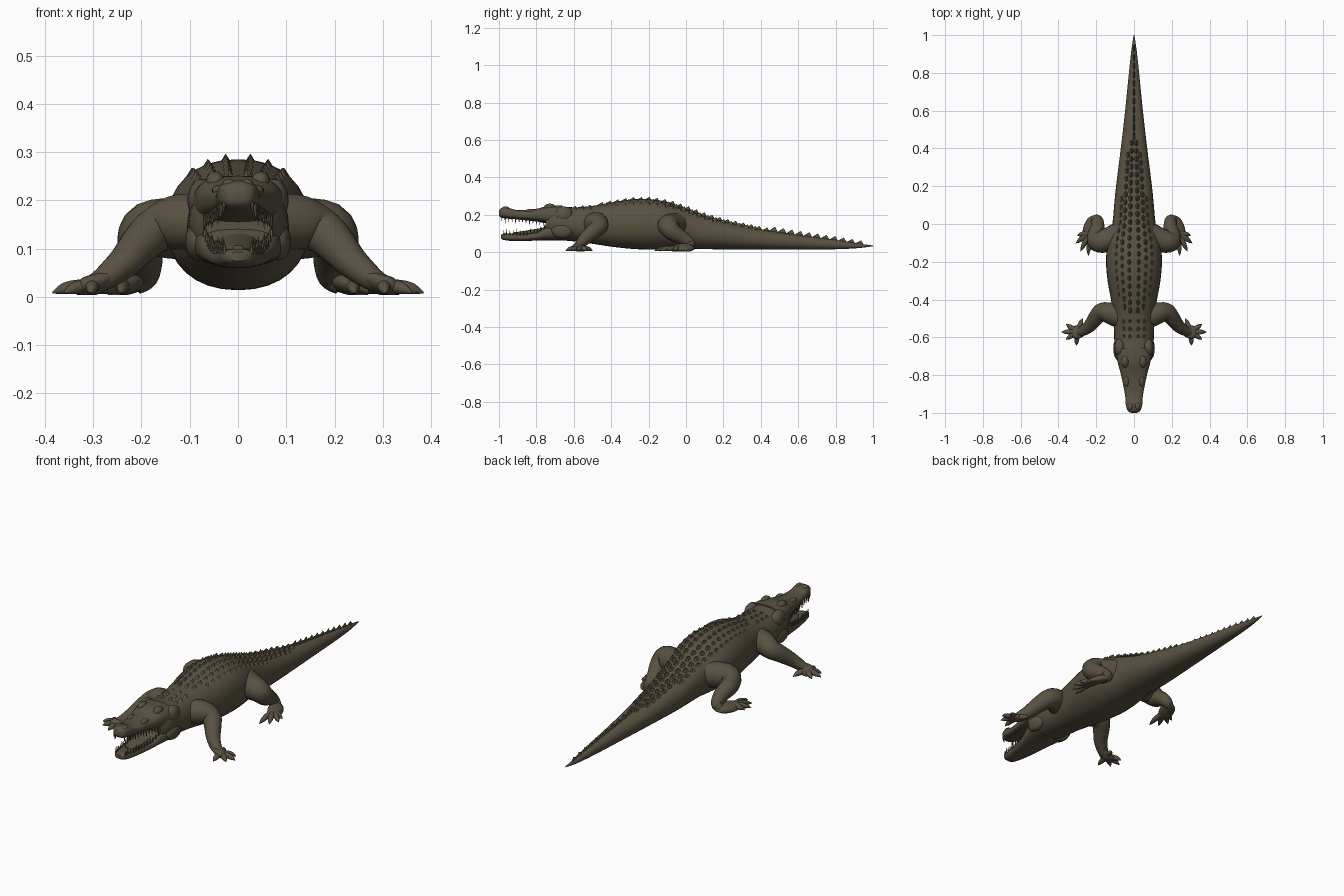
import bpy, bmesh
from math import sin, cos, pi, copysign
from mathutils import Vector, Matrix

cube = bpy.data.objects.get("Cube")
if cube:
    bpy.data.objects.remove(cube)

hide = bpy.data.materials.new("olive brown hide")
hide.use_nodes = True
HIDE = (0.1, 0.083, 0.054, 1)
hide.diffuse_color = HIDE
bsdf = hide.node_tree.nodes["Principled BSDF"]
bsdf.inputs["Base Color"].default_value = HIDE
bsdf.inputs["Roughness"].default_value = 0.8


def finish(name, bm, angle=40):
    bmesh.ops.recalc_face_normals(bm, faces=bm.faces)
    mesh = bpy.data.meshes.new(name)
    bm.to_mesh(mesh)
    bm.free()
    mesh.materials.append(hide)
    ob = bpy.data.objects.new(name, mesh)
    bpy.context.collection.objects.link(ob)
    bpy.ops.object.select_all(action='DESELECT')
    ob.select_set(True)
    bpy.context.view_layer.objects.active = ob
    bpy.ops.object.shade_smooth_by_angle(angle=angle * pi / 180)
    return ob


def smooth(keys, steps):
    """Catmull-Rom interpolation through tuples."""
    out = []
    for i in range(len(keys) - 1):
        quad = [keys[max(0, min(len(keys) - 1, i + k))] for k in (-1, 0, 1, 2)]
        for s in range(steps):
            t = s / steps
            out.append([b + t / 2 * (c - a + t * (2*a - 5*b + 4*c - d + t * (3*b - 3*c + d - a)))
                        for a, b, c, d in zip(*quad)])
    return out + [list(keys[-1])]


def skin(bm, rings):
    loops = [[bm.verts.new(p) for p in ring] for ring in rings]
    for a, b in zip(loops, loops[1:]):
        for i in range(len(a)):
            j = (i + 1) % len(a)
            bm.faces.new((a[i], a[j], b[j], b[i]))
    bm.faces.new(loops[0])
    bm.faces.new(loops[-1])


def loft(name, stations, power=0.9, sides=32, steps=4):
    """Skin over stations of (y, half width, top, bottom)."""
    bm = bmesh.new()
    rings = []
    for y, w, top, bot in smooth(stations, steps):
        mid, h = (top + bot) / 2, (top - bot) / 2
        ring = []
        for i in range(sides):
            c, s = cos(2*pi*i/sides), sin(2*pi*i/sides)
            ring.append((w * copysign(abs(c)**power, c), y, mid + h * copysign(abs(s)**power, s)))
        rings.append(ring)
    skin(bm, rings)
    return finish(name, bm)


def tube(bm, points, sx, sides=14, steps=4, flat=1.0):
    """Tapered tube through (x, y, z, radius), mirrored by sx."""
    pts = smooth(points, steps)
    rings = []
    for i, (x, y, z, r) in enumerate(pts):
        a, b = pts[max(0, i - 1)], pts[min(len(pts) - 1, i + 1)]
        tan = (Vector(b[:3]) - Vector(a[:3])).normalized()
        side = tan.cross(Vector((0.3, 0.3, 1))).normalized()
        up = side.cross(tan)
        ring = []
        for k in range(sides):
            t = 2 * pi * k / sides
            p = Vector((x, y, z)) + r * (cos(t) * side + flat * sin(t) * up)
            ring.append((sx * p.x, p.y, max(p.z, 0.004)))
        rings.append(ring)
    skin(bm, rings)


def spike(bm, base, tip, rx, ry, sides=6):
    """Small cone with an elliptical base lying level."""
    ring = [bm.verts.new((base[0] + rx * cos(2*pi*i/sides), base[1] + ry * sin(2*pi*i/sides), base[2]))
            for i in range(sides)]
    top = bm.verts.new(tip)
    bm.faces.new(ring)
    for i in range(sides):
        bm.faces.new((ring[i], ring[(i + 1) % sides], top))


def lookup(stations, y):
    """Half width, top and bottom at a given y."""
    for a, b in zip(stations, stations[1:]):
        if a[0] <= y <= b[0]:
            t = (y - a[0]) / (b[0] - a[0])
            return [p + t * (q - p) for p, q in zip(a[1:], b[1:])]
    return stations[-1][1:]


# Trunk and tail
BODY = [(-.75, .072, .235, .08), (-.7, .098, .248, .068), (-.6, .105, .24, .058),
        (-.5, .107, .248, .045), (-.4, .122, .266, .03), (-.3, .14, .282, .019),
        (-.2, .148, .284, .014), (-.1, .14, .268, .017), (0, .115, .234, .019),
        (.1, .105, .195, .017), (.2, .095, .167, .015), (.4, .07, .123, .014),
        (.6, .047, .093, .014), (.8, .027, .066, .016), (.92, .014, .047, .022), (1, .002, .036, .032)]
loft("trunk_and_tail", BODY)

# Jaws
UPPER = [(-1, .014, .218, .196), (-.99, .032, .235, .186), (-.96, .043, .241, .18),
         (-.91, .047, .226, .176), (-.85, .058, .226, .17), (-.79, .071, .234, .163),
         (-.73, .087, .25, .15), (-.66, .098, .25, .12)]
LOWER = [(-.99, .016, .093, .074), (-.975, .032, .099, .066), (-.93, .042, .1, .06),
         (-.86, .055, .1, .06), (-.79, .07, .115, .063), (-.74, .084, .145, .064),
         (-.66, .098, .16, .064)]
loft("upper_jaw", UPPER, 0.75)
loft("lower_jaw", LOWER, 0.75)
loft("tongue", [(-.92, .01, .107, .095), (-.88, .03, .112, .09), (-.74, .045, .135, .09)])

# Teeth line both jaws, with a few longer fangs
bm = bmesh.new()
for sx in (-1, 1):
    for i in range(13):
        y = -.985 + i * .0185
        long = 1.5 if i in (1, 4, 8) else 1
        w, top, bot = lookup(UPPER, y)
        x = sx * w * .86
        spike(bm, (x, y, bot + .012), (x * 1.04, y, bot - .019 * long), .006, .006)
        y = max(y + .006, -.974)
        w, top, bot = lookup(LOWER, y)
        x = sx * w * .86
        spike(bm, (x, y, top - .01), (x * 1.04, y, top + .019 * long), .006, .006)
finish("teeth", bm)

# Eyes, brows, nostril mounds and jaw muscles
bm = bmesh.new()
lumps = [((.047, -.728, .238), (.02, .032, .022)), ((.06, -.73, .23), (.013, .016, .013)),
         ((.018, -.965, .232), (.015, .02, .013)), ((.075, -.655, .2), (.03, .05, .045)),
         ((.085, -.66, .115), (.025, .06, .04)), ((.04, -.83, .22), (.014, .03, .012))]
for pos, size in lumps:
    for sx in (-1, 1):
        m = Matrix.Translation((sx * pos[0], pos[1], pos[2])) @ Matrix.Diagonal((*size, 1))
        bmesh.ops.create_uvsphere(bm, u_segments=16, v_segments=10, radius=1, matrix=m)
finish("eyes_and_head_lumps", bm)

# Armour scutes in rows along the back, thinning towards the tail
bm = bmesh.new()


def scute(frac, y, height, rx, ry):
    for sx in ((-1, 1) if frac else (1,)):
        w, top, bot = lookup(BODY, y)
        mid, h = (top + bot) / 2, (top - bot) / 2
        x = sx * frac * w
        z = mid + h * max(0, 1 - frac**2.2)**.47
        spike(bm, (x, y, z - .009), (x * 1.03, y + ry * .5, z + height), rx, ry, 8)


for frac, y0, y1, height in ((.17, -.46, .5, .014), (.42, -.44, .4, .012), (.63, -.38, .2, .01)):
    n = int((y1 - y0) / .042)
    for i in range(n):
        scute(frac, y0 + i * .042, height, .015, .026)
for y in (-.6, -.56, -.52):
    scute(.2, y, .01, .015, .02)
    scute(.5, y, .01, .015, .02)
for i in range(11):
    scute(0, .46 + i * .046, .023 - i * .0007, .008, .032)
finish("back_scutes", bm, 25)

# Legs, feet and toes
FRONT_LEG = [(.06, -.5, .15, .06), (.12, -.475, .155, .058), (.17, -.465, .138, .048),
             (.2, -.495, .112, .042), (.235, -.54, .073, .034), (.275, -.568, .04, .026),
             (.305, -.572, .025, .018)]
FRONT_PALM = [(.25, -.555, .045, .018), (.285, -.57, .03, .034), (.315, -.573, .02, .036),
              (.335, -.575, .016, .02)]
FRONT_TOES = [(.36, -.53), (.385, -.572), (.36, -.612), (.305, -.643), (.272, -.5)]
HIND_LEG = [(.06, -.05, .145, .07), (.13, -.08, .142, .064), (.185, -.095, .14, .057),
            (.203, -.07, .108, .047), (.193, -.015, .075, .037), (.195, .02, .043, .03),
            (.215, .02, .025, .022)]
HIND_PALM = [(.195, .03, .028, .022), (.22, .01, .026, .034), (.238, -.035, .022, .036),
             (.25, -.075, .017, .026)]
HIND_TOES = [(.3, -.06), (.308, -.102), (.283, -.145), (.242, -.168)]


def limb(name, sx, leg, palm, toes, root):
    bm = bmesh.new()
    tube(bm, leg, sx, 20)
    tube(bm, palm, sx, 16, flat=.55)
    for tx, ty in toes:
        rx, ry = root
        toe = [(rx + (tx - rx) * f, ry + (ty - ry) * f, z, r)
               for f, z, r in ((0, .022, .015), (.45, .021, .014), (.75, .016, .011), (1, .008, .001))]
        tube(bm, toe, sx, 10, 3)
    finish(name, bm)


for sx, side in ((1, "left"), (-1, "right")):
    limb("front_leg_" + side, sx, FRONT_LEG, FRONT_PALM, FRONT_TOES, (.3, -.57))
    limb("hind_leg_" + side, sx, HIND_LEG, HIND_PALM, HIND_TOES, (.235, -.045))
